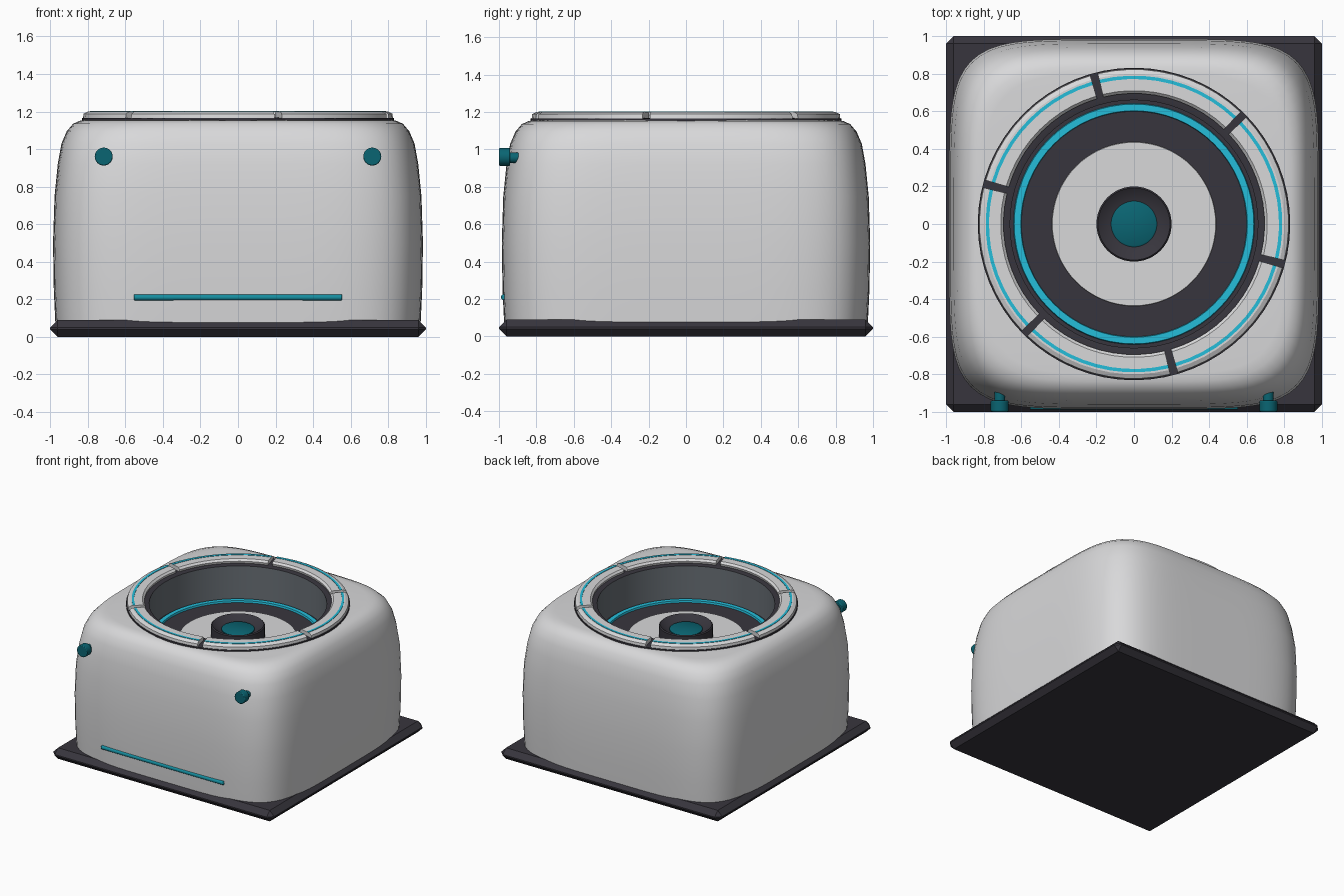
import bpy, bmesh, math
from math import cos, sin, tau, radians

if "Cube" in bpy.data.objects:
    bpy.data.objects.remove(bpy.data.objects["Cube"])


def material(name, rgb):
    m = bpy.data.materials.new(name)
    m.use_nodes = True
    m.diffuse_color = (*rgb, 1)
    m.node_tree.nodes["Principled BSDF"].inputs["Base Color"].default_value = (*rgb, 1)
    return m


WHITE = material("shell white", (0.69, 0.69, 0.70))
DARK = material("dark charcoal", (0.039, 0.036, 0.047))
SLATE = material("slate grey", (0.14, 0.16, 0.18))
CYAN = material("bright cyan", (0.018, 0.51, 0.70))
BAR = material("mid teal", (0.008, 0.27, 0.35))
TEAL = material("deep teal", (0.003, 0.13, 0.17))


def finish(bm, name, mats, angle=35):
    bmesh.ops.recalc_face_normals(bm, faces=bm.faces)
    mesh = bpy.data.meshes.new(name)
    bm.to_mesh(mesh)
    bm.free()
    ob = bpy.data.objects.new(name, mesh)
    bpy.context.collection.objects.link(ob)
    for m in mats:
        mesh.materials.append(m)
    bpy.ops.object.select_all(action="DESELECT")
    ob.select_set(True)
    bpy.context.view_layer.objects.active = ob
    bpy.ops.object.shade_smooth_by_angle(angle=radians(angle))
    return ob


def loft(name, rings, mats, n=64, cap_start=False, cap_end=False, band_mat=None):
    """Rings are (size, height, squareness); squareness 2 is a circle."""
    bm = bmesh.new()
    loops = []
    for a, z, p in rings:
        loop = []
        for i in range(n):
            c, s = cos(tau * i / n), sin(tau * i / n)
            r = a / (abs(c) ** p + abs(s) ** p) ** (1 / p)
            loop.append(bm.verts.new((r * c, r * s, z)))
        loops.append(loop)
    for k in range(len(loops) - 1):
        for i in range(n):
            j = (i + 1) % n
            f = bm.faces.new((loops[k][i], loops[k][j], loops[k + 1][j], loops[k + 1][i]))
            f.material_index = band_mat[k] if band_mat else 0
    if cap_start:
        bm.faces.new(loops[0])
    if cap_end:
        bm.faces.new(loops[-1]).material_index = band_mat[-1] if band_mat else 0
    return finish(bm, name, mats)


def lathe(name, profile, mats, **kw):
    return loft(name, [(r, z, 2) for r, z in profile], mats, **kw)


def arc_sweep(name, profile, start, end, mat, steps):
    """Closed (radius, height) profile swept through an arc, with end caps."""
    bm = bmesh.new()
    cuts = []
    for k in range(steps + 1):
        t = start + (end - start) * k / steps
        cuts.append([bm.verts.new((r * cos(t), r * sin(t), z)) for r, z in profile])
    m = len(profile)
    for a, b in zip(cuts, cuts[1:]):
        for i in range(m):
            j = (i + 1) % m
            bm.faces.new((a[i], a[j], b[j], b[i]))
    bm.faces.new(cuts[0])
    bm.faces.new(cuts[-1])
    return finish(bm, name, [mat], 25)


def rod(name, radius, length, centre, axis, mat, bevel=0.0, sides=24):
    bm = bmesh.new()
    bmesh.ops.create_cone(bm, cap_ends=True, segments=sides,
                          radius1=radius, radius2=radius, depth=length)
    ob = finish(bm, name, [mat])
    ob.location = centre
    ob.rotation_euler = (0, radians(90), 0) if axis == "x" else (radians(90), 0, 0)
    if bevel:
        mod = ob.modifiers.new("soft edge", "BEVEL")
        mod.width, mod.segments, mod.limit_method = bevel, 2, "ANGLE"
    return ob


# Base plate with chamfered edges
bm = bmesh.new()
bmesh.ops.create_cube(bm, size=1)
for v in bm.verts:
    v.co = (v.co.x * 2, v.co.y * 2, (v.co.z + 0.5) * 0.09)
bmesh.ops.bevel(bm, geom=bm.edges[:], offset=0.04, segments=1, affect="EDGES")
finish(bm, "base_plate", [DARK], 20)

# Soft square shell, open in the middle of the top
shell = [(0.972, 0.06, 5.5), (0.981, 0.25, 5.5), (0.985, 0.5, 5.5), (0.977, 0.75, 5.5),
         (0.96, 0.92, 5.3), (0.94, 1.03, 5.1), (0.912, 1.095, 5), (0.878, 1.135, 4.8),
         (0.84, 1.152, 4.6), (0.80, 1.156, 4.4), (0.70, 1.156, 2)]
loft("body_shell", shell, [WHITE], n=128, cap_start=True)

# Round well: thin dark lip, grey wall, dark floor
lathe("well", [(0.832, 1.15), (0.832, 1.166), (0.685, 1.168), (0.66, 1.163), (0.66, 0.89)],
      [DARK, SLATE], cap_end=True, band_mat=[0, 0, 0, 1, 0])
lathe("floor_glow_ring", [(0.642, 0.89), (0.638, 0.905), (0.603, 0.905), (0.6, 0.89)], [CYAN])
lathe("floor_disc", [(0.437, 0.89), (0.435, 0.898)], [WHITE], cap_end=True)

# Raised hub with a shallow dish and a button inside
lathe("hub_cup", [(0.2, 0.895), (0.2, 0.985), (0.192, 0.993), (0.13, 0.95)],
      [DARK], n=48, cap_end=True)
lathe("hub_button", [(0.122, 0.945), (0.122, 0.957), (0.114, 0.962)], [TEAL],
      n=48, cap_end=True)

# Six ring segments with a light line on each, separated by narrow gaps
segment = [(0.70, 1.163), (0.695, 1.185), (0.71, 1.2), (0.80, 1.2), (0.823, 1.188), (0.826, 1.163)]
line = [(0.772, 1.197), (0.772, 1.203), (0.79, 1.203), (0.79, 1.197)]
gap = 0.025
for k in range(6):
    start = radians(45 + 60 * k) + gap
    end = start + tau / 6 - 2 * gap
    arc_sweep(f"ring_segment_{k + 1}", segment, start, end, WHITE, 10)
    arc_sweep(f"ring_light_line_{k + 1}", line, start, end, CYAN, 10)

# Front knobs on short stems
for side, x in (("left", 0.715), ("right", -0.715)):
    rod(f"{side}_knob", 0.048, 0.06, (x, -0.97, 0.96), "y", TEAL, 0.006)
    rod(f"{side}_knob_stem", 0.028, 0.08, (x, -0.91, 0.955), "y", TEAL)

# Light bar low on the front
rod("front_light_bar", 0.016, 1.11, (0, -0.973, 0.21), "x", BAR, 0.006, 16)
